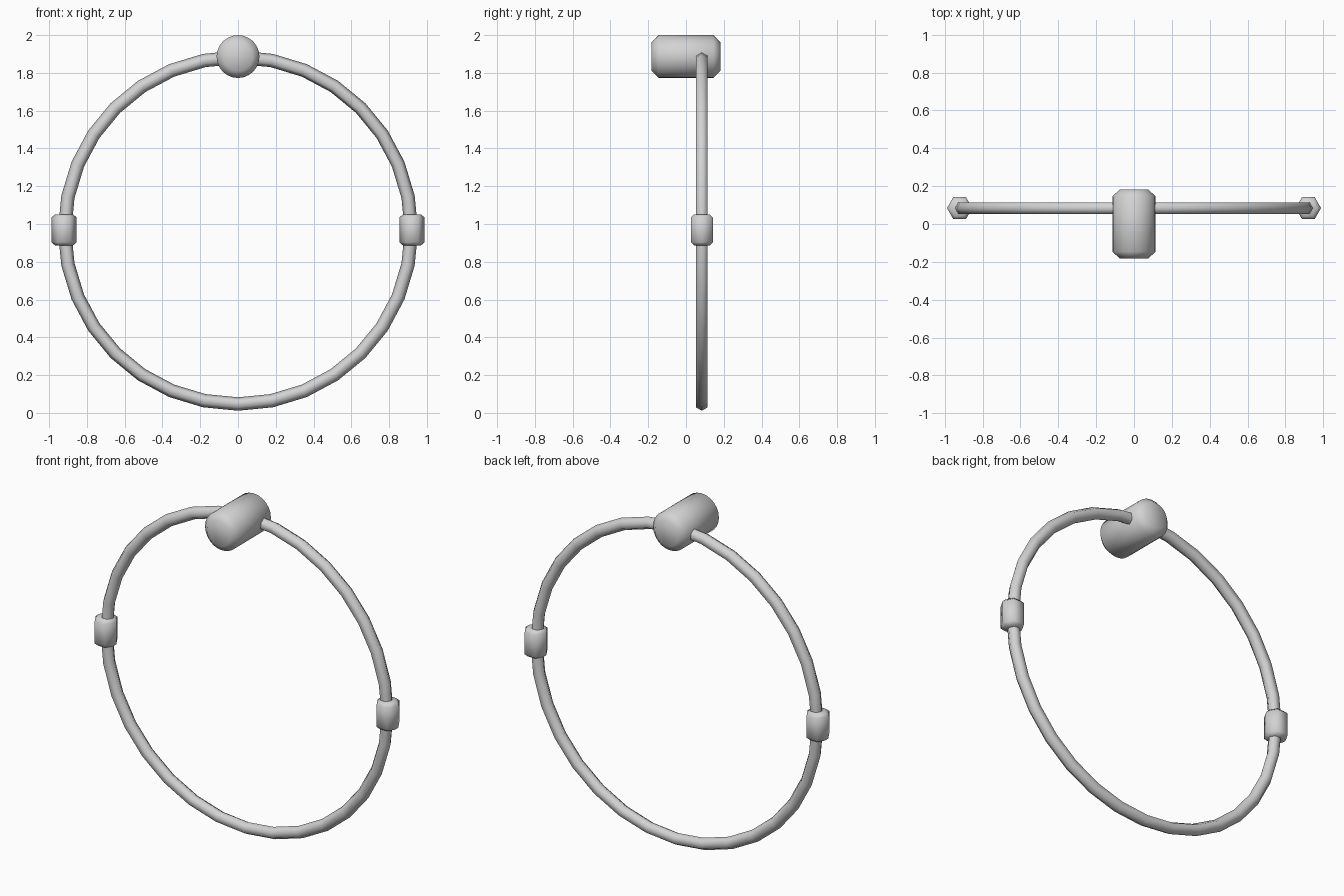
import bpy, math

if "Cube" in bpy.data.objects:
    bpy.data.objects.remove(bpy.data.objects["Cube"])

steel = bpy.data.materials.new("brushed_steel")
steel.diffuse_color = (0.65, 0.65, 0.65, 1)
steel.use_nodes = True
steel.node_tree.nodes["Principled BSDF"].inputs["Base Color"].default_value = steel.diffuse_color

RING_Y, RING_Z, RING_R = 0.084, 0.965, 0.918


def finish(name, chamfer=0):
    ob = bpy.context.object
    ob.name = name
    ob.data.materials.append(steel)
    bpy.ops.object.transform_apply(location=False, rotation=True, scale=True)
    if chamfer:
        m = ob.modifiers.new("chamfer", 'BEVEL')
        m.width = chamfer
        m.segments = 1
        m.limit_method = 'ANGLE'
        m.angle_limit = math.radians(75)
    bpy.ops.object.shade_smooth()
    return ob


# Large upright ring, hexagonal tube with a ridge facing outwards
bpy.ops.mesh.primitive_torus_add(major_radius=RING_R, minor_radius=0.0355,
                                 major_segments=32, minor_segments=6,
                                 location=(0, RING_Y, RING_Z),
                                 rotation=(math.pi / 2, 0, 0))
finish("ring")

# Hexagonal collars at both sides of the ring, points facing sideways
for side, label in ((-1, "left"), (1, "right")):
    bpy.ops.mesh.primitive_cylinder_add(vertices=6, radius=0.067, depth=0.165,
                                        location=(side * 0.921, RING_Y, 0.969),
                                        rotation=(0, 0, math.pi / 2))
    finish(label + "_collar", 0.017)

# Round barrel mount at the top, lying front to back
bpy.ops.mesh.primitive_cylinder_add(vertices=24, radius=0.1135, depth=0.367,
                                    location=(0, 0, 1.8865),
                                    rotation=(math.pi / 2, 0, 0))
finish("mount_barrel", 0.038)
